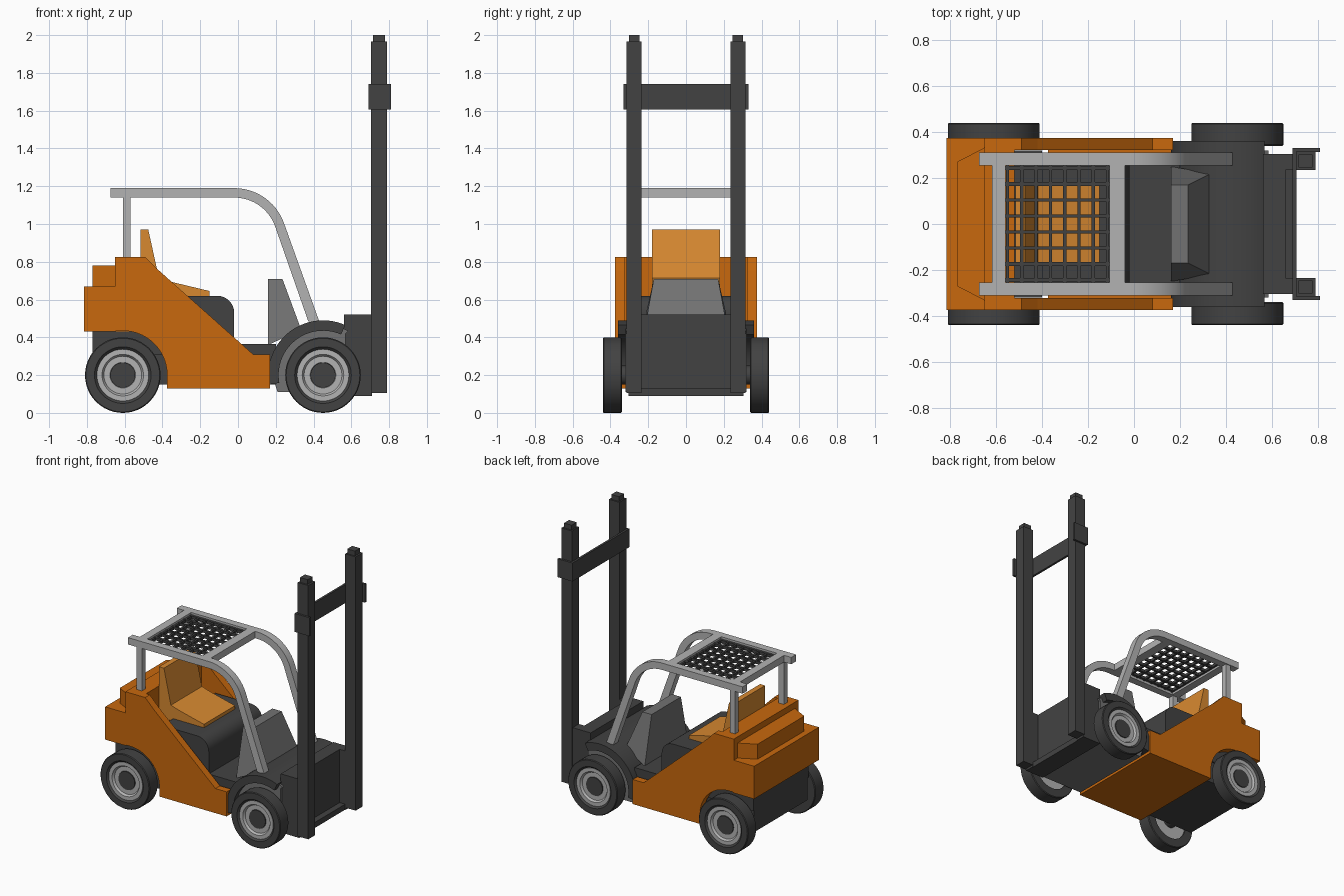
import bpy, bmesh, math

if "Cube" in bpy.data.objects:
    bpy.data.objects.remove(bpy.data.objects["Cube"])

def material(name, rgb):
    m = bpy.data.materials.new(name)
    m.diffuse_color = (*rgb, 1)
    m.use_nodes = True
    m.node_tree.nodes["Principled BSDF"].inputs["Base Color"].default_value = m.diffuse_color
    return m

ORANGE = material("orange_paint", (0.58, 0.14, 0.004))
SEAT = material("seat_orange", (0.68, 0.25, 0.03))
DARK = material("dark_grey", (0.055, 0.055, 0.055))
LIGHT = material("light_grey", (0.45, 0.45, 0.45))
MID = material("mid_grey", (0.17, 0.17, 0.17))

def finish(name, bm, mat, mirror=False, smooth=False):
    bmesh.ops.recalc_face_normals(bm, faces=bm.faces)
    me = bpy.data.meshes.new(name)
    bm.to_mesh(me)
    bm.free()
    me.materials.append(mat)
    ob = bpy.data.objects.new(name, me)
    bpy.context.collection.objects.link(ob)
    if mirror:
        ob.modifiers.new("mirror", 'MIRROR').use_axis = (False, True, False)
    if smooth:
        bpy.ops.object.select_all(action='DESELECT')
        ob.select_set(True)
        bpy.context.view_layer.objects.active = ob
        bpy.ops.object.shade_smooth_by_angle(angle=math.radians(30))
    return ob

def add_prism(bm, pts, to3d, offset):
    f = bm.faces.new([bm.verts.new(to3d(p)) for p in pts])
    r = bmesh.ops.extrude_face_region(bm, geom=[f])
    bmesh.ops.translate(bm, vec=offset, verts=[v for v in r["geom"] if isinstance(v, bmesh.types.BMVert)])

def side_prism(name, pts, y0, y1, mat, **kw):
    """Side profile (x, z) extruded from y0 to y1."""
    bm = bmesh.new()
    add_prism(bm, pts, lambda p: (p[0], y0, p[1]), (0, y1 - y0, 0))
    return finish(name, bm, mat, **kw)

def box(name, x0, x1, y0, y1, z0, z1, mat, **kw):
    return side_prism(name, [(x0, z0), (x1, z0), (x1, z1), (x0, z1)], y0, y1, mat, **kw)

def arc(cx, cz, r, a0, a1, n=14):
    return [(cx + r * math.cos(math.radians(a0 + (a1 - a0) * i / n)),
             cz + r * math.sin(math.radians(a0 + (a1 - a0) * i / n))) for i in range(n + 1)]

def lathe(name, profile, cx, cz, mat):
    """Closed (radius, y) profile turned about a wheel axle."""
    bm = bmesh.new()
    vs = [bm.verts.new((cx + r, y, cz)) for r, y in profile]
    es = [bm.edges.new((vs[i], vs[(i + 1) % len(vs)])) for i in range(len(vs))]
    bmesh.ops.spin(bm, geom=vs + es, cent=(cx, 0, cz), axis=(0, 1, 0),
                   angle=2 * math.pi, steps=48, use_duplicate=False)
    bmesh.ops.remove_doubles(bm, verts=bm.verts, dist=0.0005)
    return finish(name, bm, mat, mirror=True, smooth=True)

# wheels
for label, x in (("rear", -0.61), ("front", 0.45)):
    lathe(label + "_tyres", [(.135, .34), (.195, .34), (.2, .345), (.2, .435), (.195, .44), (.15, .44), (.135, .425)], x, .2, DARK)
    lathe(label + "_rims", [(0, .35), (.137, .35), (.137, .43), (.11, .43), (.1, .415), (.068, .415), (.062, .4), (0, .4)], x, .2, LIGHT)
    lathe(label + "_hubs", [(0, .39), (.066, .39), (.066, .42), (0, .42)], x, .2, DARK)
    lathe(label + "_axles", [(0, .25), (.05, .25), (.05, .36), (0, .36)], x, .2, DARK)

# orange bodywork
wheel_arch = arc(-.61, .2, .235, 90, 0)
side_prism("side_panel", [(-.65, .435)] + wheel_arch +
           [(-.375, .13), (.17, .13), (.17, .31), (.08, .31), (-.42, .755), (-.49, .825), (-.65, .825)],
           .322, .375, ORANGE, mirror=True)
box("counterweight", -.815, -.645, -.375, .375, .43, .67, ORANGE)
bm = bmesh.new()
add_prism(bm, [(-.77, -.27), (-.77, .27), (-.645, .335), (-.645, -.335)],
          lambda p: (p[0], p[1], .67), (0, 0, .11))
finish("counterweight_step", bm, ORANGE)
box("engine_cover", -.65, -.52, -.323, .323, .43, .825, ORANGE)
box("belly_plate", -.375, .17, -.323, .323, .13, .16, ORANGE)

# dark chassis, seat box and floor
box("chassis", -.77, .2, -.31, .31, .15, .365, DARK)
box("rear_chassis", -.77, -.4, -.32, .32, .31, .43, DARK)
side_prism("seat_box", [(-.4, .36), (-.4, .62)] + arc(-.11, .53, .09, 90, 0, 6) + [(-.02, .36)],
           -.31, .31, DARK, smooth=True)

# front body and mudguards
side_prism("front_body", [(.21, .11), (.57, .11), (.57, .42)] + arc(.45, .2, .27, 60, 180, 20),
           -.32, .32, MID)
side_prism("front_cowl", arc(.45, .2, .29, 66, 190, 28) + arc(.45, .2, .235, 190, 66, 28),
           -.36, .36, DARK, smooth=True)

# dashboard, tapering upward
bm = bmesh.new()
base = [(.16, -.25), (.335, -.22), (.335, .22), (.16, .25)]
top = [(.16, -.17), (.235, -.17), (.235, .17), (.16, .17)]
lo = [bm.verts.new((x, y, .36 if x < .2 else .44)) for x, y in base]
hi = [bm.verts.new((x, y, .71)) for x, y in top]
bm.faces.new(lo)
bm.faces.new(hi)
for i in range(4):
    j = (i + 1) % 4
    bm.faces.new((lo[i], lo[j], hi[j], hi[i]))
finish("dashboard", bm, MID)

# seat
side_prism("seat_back", [(-.515, .6), (-.515, .97), (-.475, .97), (-.42, .72), (-.39, .6)], -.18, .18, SEAT)
side_prism("seat_cushion", [(-.44, .6), (-.44, .72), (-.35, .693), (-.15, .645), (-.15, .615)], -.18, .18, SEAT)

# overhead guard: bent side rails, posts, cross bars
outer = [(-.675, 1.19), (-.05, 1.19)] + arc(-.02, .91, .28, 90, 21, 12) + [(.43, .485)]
inner = [(.372, .485)] + arc(-.02, .91, .23, 21, 90, 12) + [(-.05, 1.14), (-.675, 1.14)]
side_prism("guard_rail", outer + inner, .255, .31, LIGHT, mirror=True, smooth=True)
box("guard_post", -.61, -.568, .262, .303, .8, 1.145, LIGHT, mirror=True)
for label, x0, x1 in (("rear", -.617, -.558), ("front", -.107, -.04)):
    box("guard_%s_crossbar" % label, x0, x1, -.257, .257, 1.14, 1.19, LIGHT)

# roof grille
for i in range(8):
    x = -.55 + i * .435 / 7
    y = -.243 + i * .486 / 7
    w = .009 if i in (0, 1, 6, 7) else .006
    box("grille_cross_%d" % i, x - .007, x + .007, -.255, .255, 1.155, 1.175, DARK)
    box("grille_long_%d" % i, -.56, -.105, y - w, y + w, 1.157, 1.177, DARK)

# mast carrier
box("mast_back_panel", .56, .66, -.3, .3, .1, .52, DARK)
box("mast_base_plate", .56, .705, -.3, .3, .09, .13, DARK)
box("mast_side_plate", .56, .71, .235, .305, .09, .52, DARK, mirror=True)

# mast rails with inner stage and wrap-round brace
box("mast_rail", .705, .79, .235, .315, .105, 1.965, DARK, mirror=True)
box("inner_mast_rail", .715, .777, .245, .303, 1.9, 2.0, DARK, mirror=True)
box("mast_brace", .69, .706, -.33, .33, 1.605, 1.74, DARK)
box("mast_brace_end", .69, .81, .314, .33, 1.605, 1.74, DARK, mirror=True)
